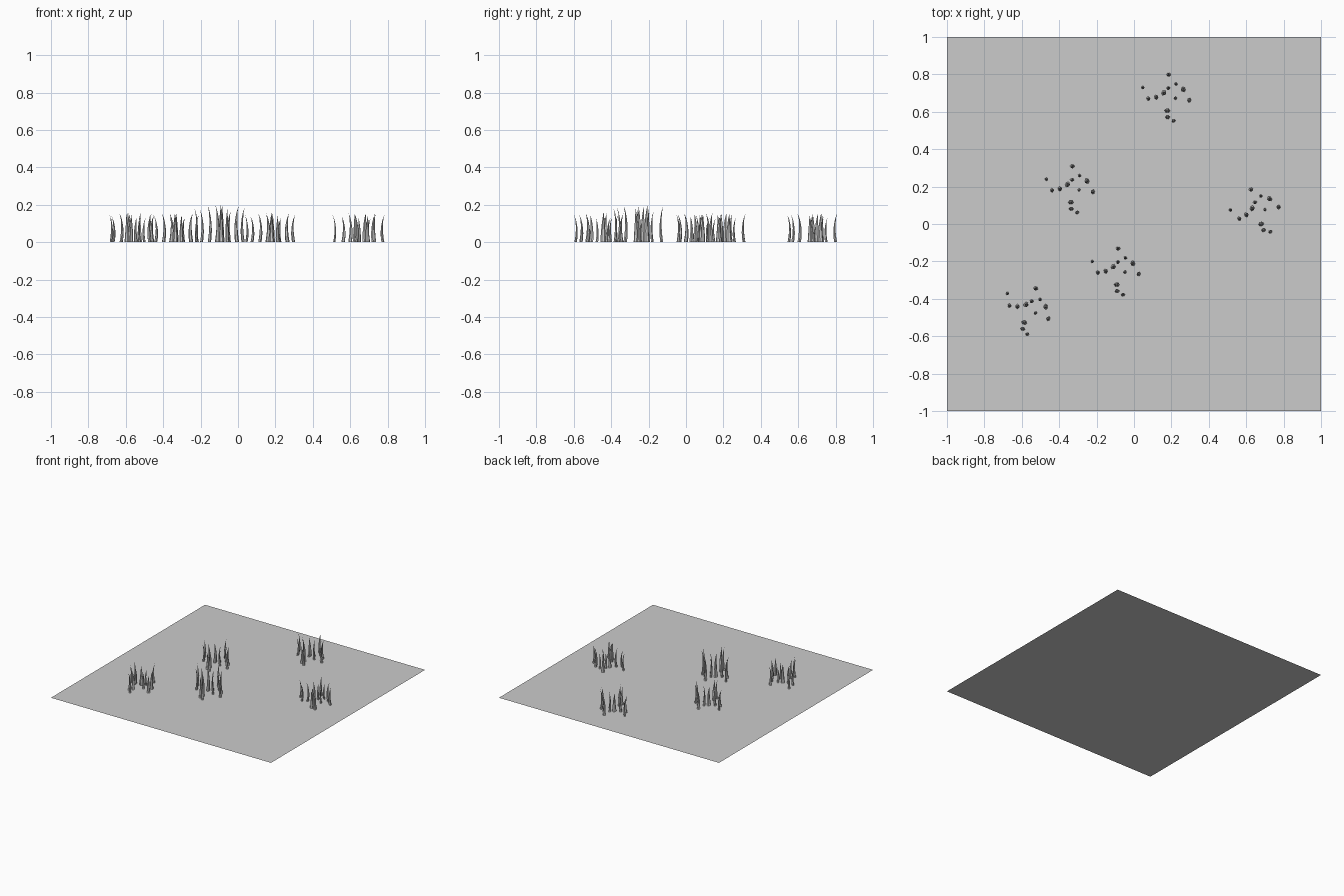
import bpy, math
from mathutils import Vector

if "Cube" in bpy.data.objects:
    bpy.data.objects.remove(bpy.data.objects["Cube"])

# Flat square of soil
bpy.ops.mesh.primitive_plane_add(size=2)
bpy.context.object.name = "ground_plate"

# Blade layout inside one tuft: x, y, thickness, height
BLADES = [
    (0.005, 0.11, 0.9, 1.0), (-0.135, 0.04, 0.65, 0.95), (-0.105, -0.02, 0.85, 0.9),
    (-0.063, -0.012, 0.95, 1.0), (-0.022, 0.012, 1.1, 1.0), (0.004, 0.038, 0.75, 0.85),
    (0.045, 0.06, 0.65, 0.85), (0.085, 0.03, 1.1, 1.0), (0.117, -0.028, 0.9, 0.95),
    (0.043, -0.018, 0.65, 0.85), (-0.002, -0.085, 1.1, 1.0), (0.0, -0.12, 0.9, 0.95),
    (0.032, -0.14, 0.75, 0.95),
]
SIDES, RINGS = 6, 6


def add_blade(verts, faces, x, y, thick, height):
    """Tapered blade bowing inwards at the middle, tip swept outwards."""
    out = Vector((x, y, 0)).normalized()
    side = Vector((-out.y, out.x, 0))
    start = len(verts)
    for i in range(RINGS):
        t = i / RINGS
        r = 0.0135 * thick * (1 - t ** 1.6)
        bow = 0.012 * (1.5 * t * t - 1.4 * t) * 2 + 0.004 * t
        c = Vector((x, y, 0.155 * height * t)) + out * bow
        for k in range(SIDES):
            a = 2 * math.pi * k / SIDES
            verts.append(c + side * (r * math.cos(a)) + out * (0.7 * r * math.sin(a)))
    tip = len(verts)
    verts.append(Vector((x, y, 0.155 * height)) + out * 0.009)
    for i in range(RINGS):
        for k in range(SIDES):
            a, b = start + i * SIDES + k, start + i * SIDES + (k + 1) % SIDES
            # side vector lies 90 degrees ahead of out, so wind in reverse
            if i < RINGS - 1:
                faces.append((a, a + SIDES, b + SIDES, b))
            else:
                faces.append((a, tip, b))


verts, faces = [], []
for blade in BLADES:
    add_blade(verts, faces, *blade)
tuft = bpy.data.meshes.new("grass_tuft")
tuft.from_pydata(verts, [], faces)
tuft.update()

# Tufts: x, y, turn in degrees, height scale
for i, (x, y, turn, tall) in enumerate([
        (0.18, 0.69, 0, 1), (-0.335, 0.2, 0, 1), (-0.09, -0.24, 0, 1.26),
        (0.655, 0.08, 18.5, 1), (-0.561, -0.447, -16.5, 1)]):
    ob = bpy.data.objects.new(f"grass_tuft_{i + 1}", tuft)
    ob.location = (x, y, 0)
    ob.rotation_euler.z = math.radians(turn)
    ob.scale.z = tall
    bpy.context.collection.objects.link(ob)
